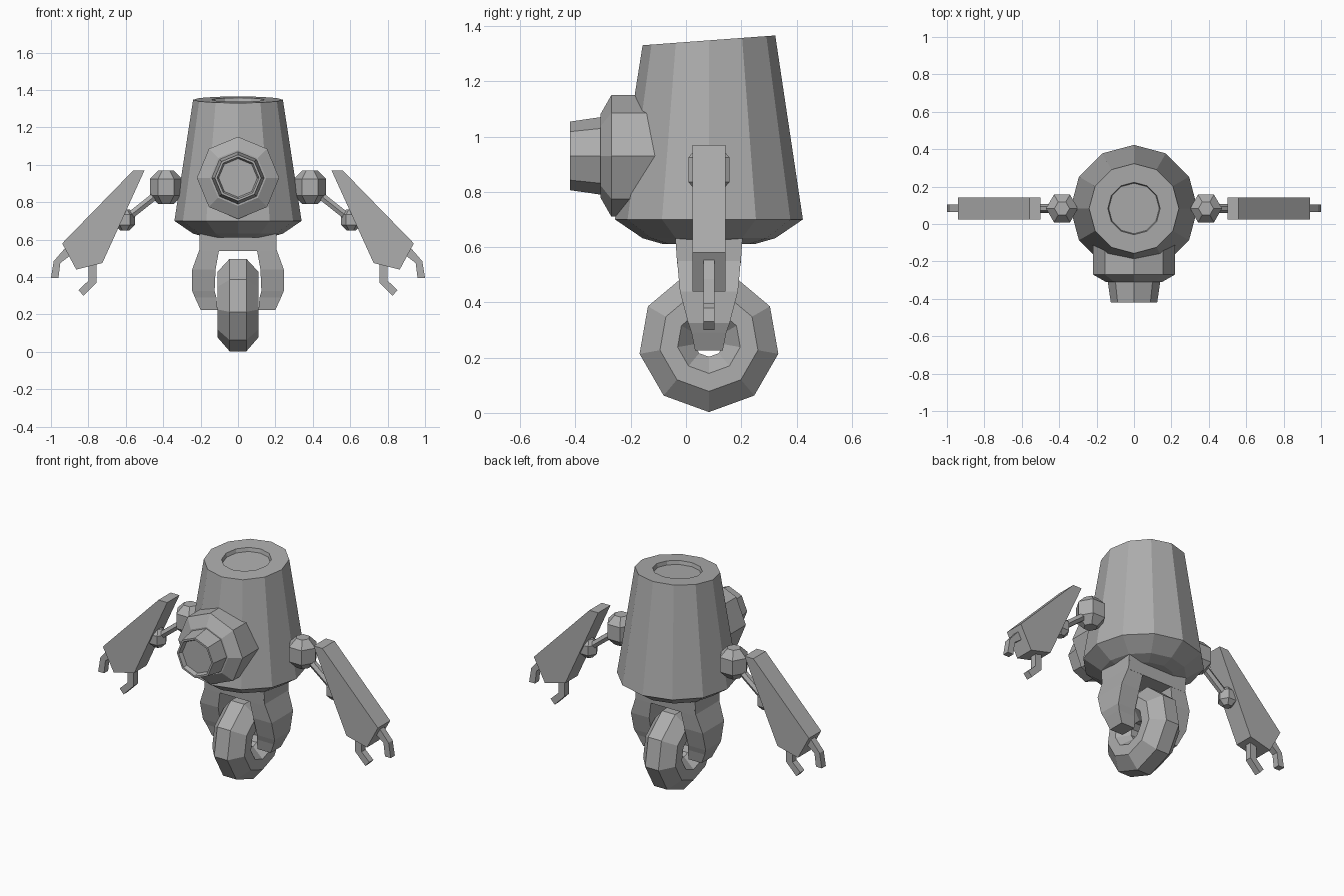
import bpy, bmesh, math
from mathutils import Vector, Matrix

cube = bpy.data.objects.get("Cube")
if cube:
    bpy.data.objects.remove(cube)

YC = 0.083  # depth of the body axis
metal = bpy.data.materials.new("grey_metal")
metal.use_nodes = True
GREY = (0.42, 0.42, 0.42, 1)
metal.diffuse_color = GREY
metal.node_tree.nodes["Principled BSDF"].inputs["Base Color"].default_value = GREY


def finish(name, bm):
    bmesh.ops.recalc_face_normals(bm, faces=bm.faces)
    mesh = bpy.data.meshes.new(name)
    bm.to_mesh(mesh)
    bm.free()
    mesh.materials.append(metal)
    obj = bpy.data.objects.new(name, mesh)
    bpy.context.collection.objects.link(obj)
    return obj


def loft(name, rings, capped=True, closed=False):
    """Skin a list of equal-length point loops."""
    bm = bmesh.new()
    loops = [[bm.verts.new(p) for p in ring] for ring in rings]
    n = len(loops[0])
    pairs = list(zip(loops, loops[1:]))
    if closed:
        pairs.append((loops[-1], loops[0]))
    for a, b in pairs:
        for i in range(n):
            j = (i + 1) % n
            bm.faces.new((a[i], a[j], b[j], b[i]))
    if capped and not closed:
        bm.faces.new(loops[0])
        bm.faces.new(loops[-1])
    return finish(name, bm)


def lathe(name, profile, sides, centre, axis="Z", start=0.0, closed=False, tilt=0.0):
    """Revolve (radius, height) points; tilt slopes the rings above z = 1."""
    turn = {"Z": Matrix.Identity(3),
            "Y": Matrix.Rotation(math.pi / 2, 3, "X"),
            "X": Matrix.Rotation(math.pi / 2, 3, "Y")}[axis]
    rings = []
    for r, h in profile:
        ring = []
        for i in range(sides):
            a = start + math.tau * i / sides
            p = Vector((r * math.cos(a), r * math.sin(a), h))
            if h > 1:
                p.z += tilt * p.y
            ring.append(turn @ p + Vector(centre))
        rings.append(ring)
    return loft(name, rings, closed=closed)


def plate(name, outline, thickness, side):
    """Extrude an x-z outline evenly about the arm plane."""
    return loft(name, [[(side * x, YC + s * thickness / 2, z) for x, z in outline]
                       for s in (-1, 1)])


# Tapered twelve-sided body with a sloping, recessed top
lathe("body", [(0.17, 0.612), (0.24, 0.632), (0.34, 0.70), (0.24, 1.348),
               (0.14, 1.348), (0.135, 1.325)], 12, (0, YC, 0), tilt=0.074)

# Eye housing and recessed lens, pointing to the front
lathe("eye", [(0.22, 0.03), (0.22, 0.27), (0.15, 0.31), (0.14, 0.31),
              (0.124, 0.42), (0.112, 0.42), (0.103, 0.395)], 8, (0, 0, 0.93), axis="Y")

# Nine-sided wheel with a chunky rounded section
wheel_half = [(0.055, 0.045), (0.115, 0.11), (0.18, 0.11), (0.255, 0.045)]
lathe("wheel", wheel_half + [(r, -h) for r, h in reversed(wheel_half)],
      9, (0, YC, 0.258), axis="X", closed=True)

# Crossbar of the fork, under the body
loft("fork_crossbar", [[(x, YC + y, z) for x, y in
                        ((-0.2, -d), (0.2, -d), (0.2, d), (-0.2, d))]
                       for z, d in ((0.54, 0.115), (0.64, 0.122))])

# Fork leg stations: height, outer x, inner x, half depth
LEG = [(0.64, 0.205, 0.10, 0.122), (0.55, 0.205, 0.10, 0.115),
       (0.44, 0.245, 0.12, 0.105), (0.325, 0.245, 0.125, 0.075),
       (0.29, 0.23, 0.115, 0.063), (0.225, 0.20, 0.11, 0.05)]
FOREARM = [(0.50, 0.97), (0.56, 0.97), (0.94, 0.58), (0.865, 0.44), (0.725, 0.475)]
OUTER_CLAW = [(0.92, 0.56), (0.985, 0.485), (1.0, 0.395), (0.96, 0.395),
              (0.95, 0.475), (0.89, 0.52)]
INNER_CLAW = [(0.80, 0.47), (0.80, 0.38), (0.853, 0.33), (0.826, 0.30),
              (0.757, 0.37), (0.757, 0.48)]
BALL = [(0.45, -1), (0.95, -0.5), (0.95, 0.5), (0.45, 1)]

for label, side in (("left", 1), ("right", -1)):
    loft(label + "_fork_leg",
         [[(side * xo, YC - d, z), (side * xo, YC + d, z),
           (side * xi, YC + d, z), (side * xi, YC - d, z)] for z, xo, xi, d in LEG])

    # Joints and the rod between them
    shoulder = Vector((side * 0.385, YC, 0.88))
    elbow = Vector((side * 0.605, YC, 0.706))
    for part, point, size in (("shoulder", shoulder, 0.09), ("elbow", elbow, 0.056)):
        lathe(f"{label}_{part}_ball", [(r * size, h * size) for r, h in BALL], 6, point)
    along = elbow - shoulder
    rod = lathe(label + "_upper_arm", [(0.023, 0), (0.023, along.length)], 6, (0, 0, 0))
    rod.rotation_euler = along.to_track_quat("Z", "Y").to_euler()
    rod.location = shoulder

    # Forearm and two claws
    plate(label + "_forearm", FOREARM, 0.12, side)
    plate(label + "_outer_claw", OUTER_CLAW, 0.04, side)
    plate(label + "_inner_claw", INNER_CLAW, 0.04, side)
